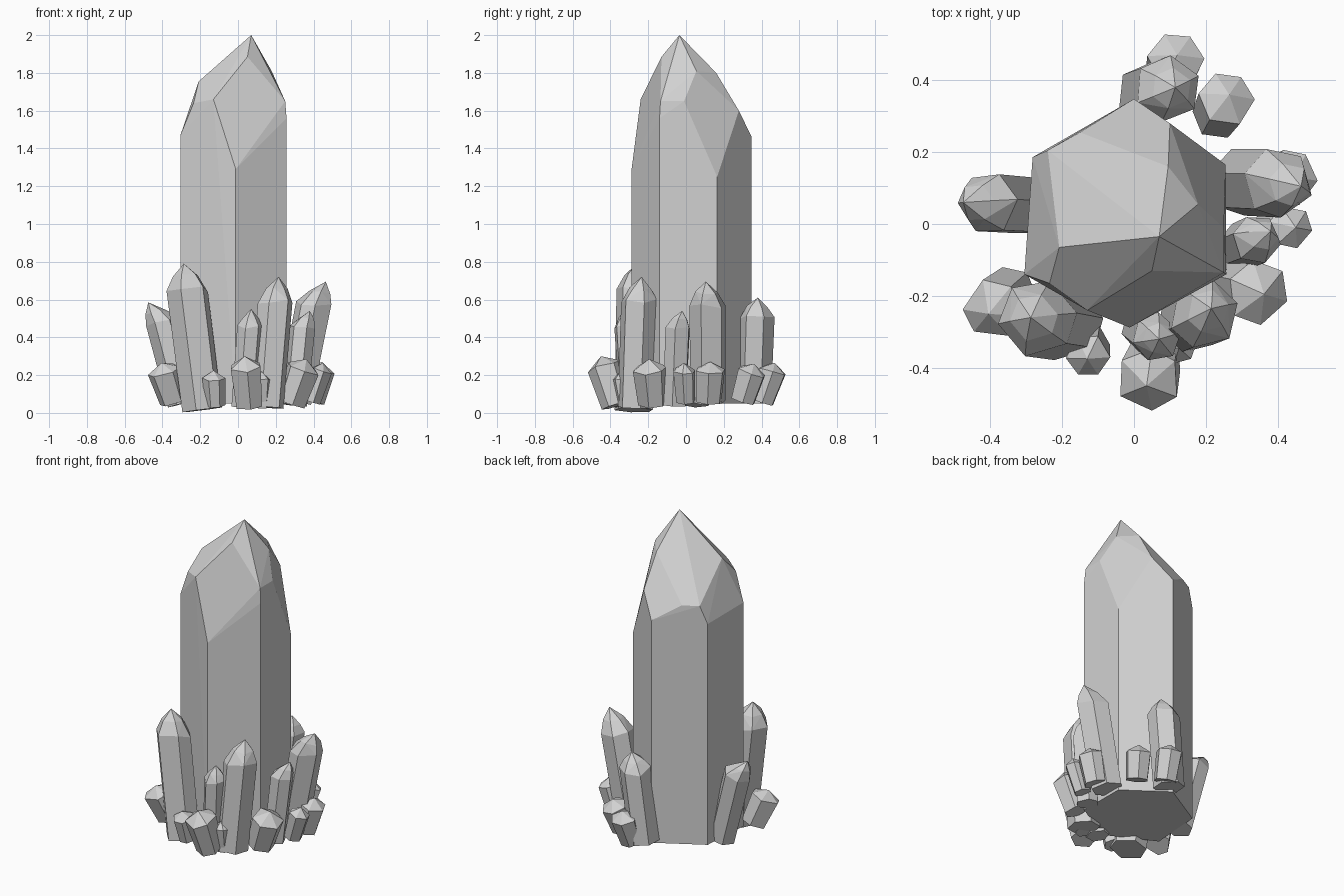
import bpy, bmesh, math, random
from mathutils import Vector

random.seed(4)
stone = bpy.data.materials.new("grey_crystal")
stone.diffuse_color = (0.64, 0.64, 0.64, 1)


def hull_object(name, points):
    """Flat-faceted solid wrapped around the points."""
    bm = bmesh.new()
    for p in points:
        bm.verts.new(p)
    bmesh.ops.convex_hull(bm, input=bm.verts)
    loose = [v for v in bm.verts if not v.link_faces]
    bmesh.ops.delete(bm, geom=loose, context='VERTS')
    bmesh.ops.dissolve_limit(bm, angle_limit=math.radians(3),
                             verts=bm.verts, edges=bm.edges)
    bmesh.ops.recalc_face_normals(bm, faces=bm.faces)
    mesh = bpy.data.meshes.new(name)
    bm.to_mesh(mesh)
    bm.free()
    mesh.materials.append(stone)
    obj = bpy.data.objects.new(name, mesh)
    bpy.context.collection.objects.link(obj)
    return obj


def crystal(name, base, tip, r, tall, shift=(0, 0)):
    """Leaning six-sided point; shift moves the tip off the shaft axis."""
    base, tip = Vector(base), Vector(tip)
    axis = tip - Vector((*shift, 0)) - base
    length = axis.length
    rot = Vector((0, 0, 1)).rotation_difference(axis)
    start = random.uniform(0, math.pi / 3)
    # each ring: height fraction, radius factor, height jitter, tip share
    if tall:
        rings = [(0, 0.95, 0, 0), (0.81, 0.98, 0.03, 0),
                 (0.915, 0.6, 0.012, 0.5)]
    else:
        rings = [(0, 0.86, 0, 0), (0.79, 1.0, 0.03, 0)]
    angles = [start + i * math.pi / 3 + random.uniform(-0.13, 0.13)
              for i in range(6)]
    pts = [tip]
    for h, k, jitter, share in rings:
        for a in angles:
            z = (h + random.uniform(-jitter, jitter)) * length
            p = base + rot @ Vector((math.cos(a) * r * k,
                                     math.sin(a) * r * k, z))
            pts.append(p + Vector((*shift, 0)) * share)
    return hull_object(name, pts)


# Main column: uneven hexagon with corners cut off at different heights
corners = [(0.0, 0.348, 1.46), (0.255, 0.165, 1.25), (0.257, -0.14, 1.56),
           (-0.012, -0.288, 1.29), (-0.305, -0.14, 1.47), (-0.282, 0.186, 1.45)]
crown = [(0.07, -0.035, 2.0), (0.05, -0.13, 1.885), (-0.13, -0.24, 1.66),
         (-0.235, -0.165, 1.64), (-0.208, -0.065, 1.755), (-0.24, 0.205, 1.56),
         (-0.15, 0.255, 1.56), (0.1, 0.28, 1.6), (0.095, 0.16, 1.8),
         (0.178, 0.055, 1.81), (0.25, -0.01, 1.65), (0.25, -0.135, 1.65)]
foot = [(x, y, 0.05) for x, y, z in corners]
hull_object("main_crystal", foot + corners + crown)

# Tall side crystals: base, tip, radius, tip shift
tall = [
    ((-0.19, -0.277, 0.016), (-0.287, -0.26, 0.79), 0.112, (0, 0)),
    ((-0.29, 0.05, 0.05), (-0.475, 0.06, 0.585), 0.088, (-0.045, 0)),
    ((0.15, -0.27, 0.03), (0.215, -0.235, 0.72), 0.1, (0.01, 0.01)),
    ((0.3, 0.118, 0.06), (0.465, 0.105, 0.695), 0.1, (0.04, -0.01)),
    ((0.03, -0.29, 0.03), (0.07, -0.32, 0.55), 0.07, (0, 0)),
    ((0.3, -0.06, 0.04), (0.38, -0.02, 0.54), 0.07, (0.03, 0.02)),
    ((0.04, 0.36, 0.06), (0.115, 0.38, 0.61), 0.095, (0.01, 0)),
]
# Short crystals around the foot: base, tip, radius
short = [
    ((-0.34, -0.19, 0.065), (-0.405, -0.25, 0.265), 0.088),
    ((-0.12, -0.33, 0.04), (-0.13, -0.375, 0.225), 0.062),
    ((0.06, -0.37, 0.04), (0.035, -0.45, 0.3), 0.092),
    ((0.12, -0.315, 0.03), (0.125, -0.345, 0.22), 0.05),
    ((0.28, -0.175, 0.05), (0.362, -0.195, 0.285), 0.092),
    ((0.385, 0.0, 0.06), (0.45, -0.01, 0.265), 0.062),
    ((0.39, 0.12, 0.06), (0.445, 0.13, 0.27), 0.08),
    ((0.23, 0.3, 0.065), (0.265, 0.36, 0.26), 0.08),
    ((0.1, 0.4, 0.06), (0.12, 0.47, 0.265), 0.08),
]
for i, (b, t, r, s) in enumerate(tall):
    crystal(f"tall_crystal_{i + 1}", b, t, r, True, s)
for i, (b, t, r) in enumerate(short):
    crystal(f"short_crystal_{i + 1}", b, t, r, False)
